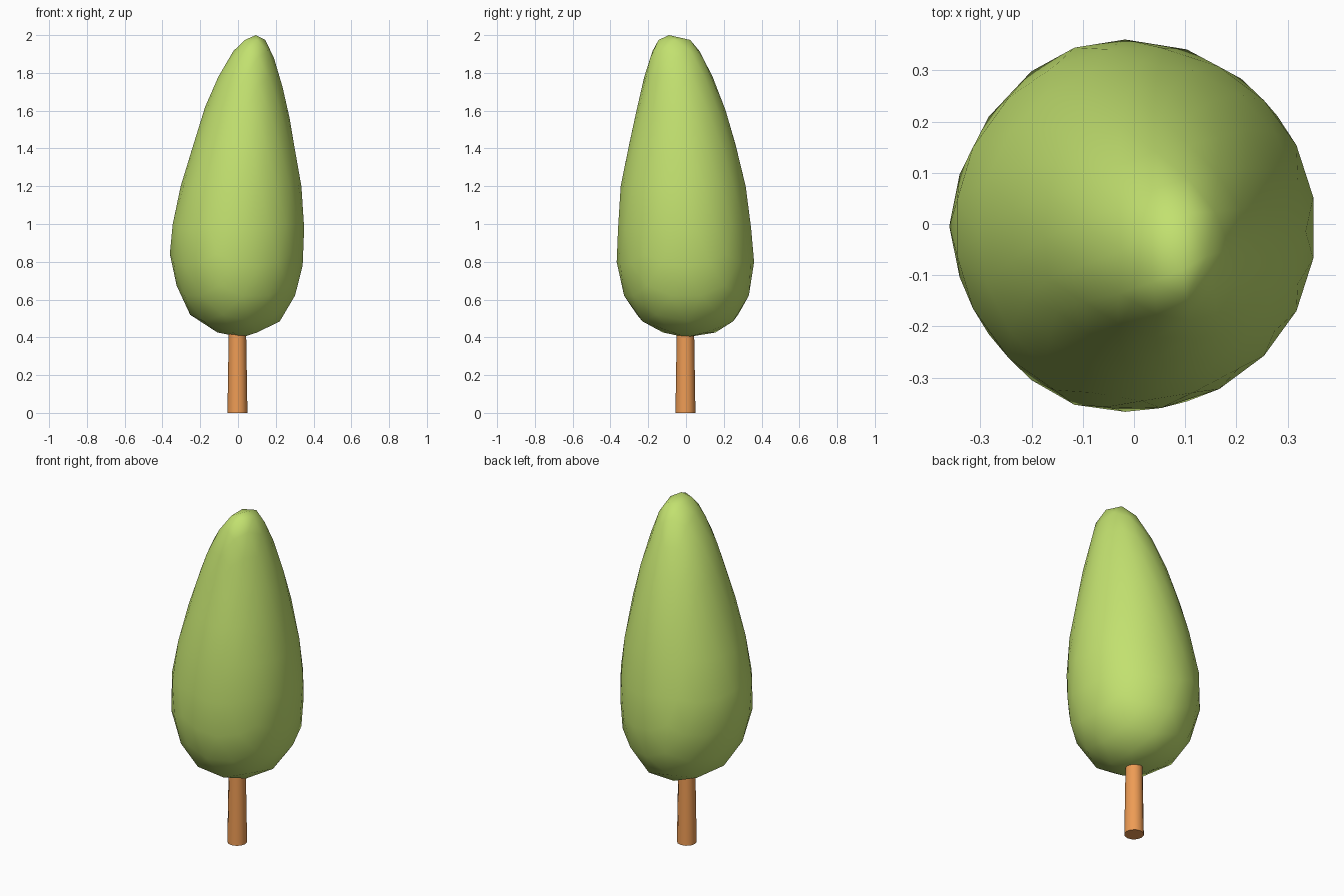
import bpy, math

if "Cube" in bpy.data.objects:
    bpy.data.objects.remove(bpy.data.objects["Cube"])

def material(name, rgb):
    m = bpy.data.materials.new(name)
    m.diffuse_color = (*rgb, 1)
    m.use_nodes = True
    m.node_tree.nodes["Principled BSDF"].inputs["Base Color"].default_value = m.diffuse_color
    return m

# Crown outline: height, min x, max x, min y, max y
OUTLINE = [
    (0.40, 0.02, 0.02, 0.00, 0.00),
    (0.43, -0.13, 0.14, -0.15, 0.19),
    (0.46, -0.20, 0.20, -0.22, 0.24),
    (0.54, -0.27, 0.265, -0.29, 0.305),
    (0.66, -0.32, 0.33, -0.345, 0.345),
    (0.83, -0.36, 0.345, -0.37, 0.362),
    (1.04, -0.345, 0.357, -0.358, 0.34),
    (1.27, -0.283, 0.324, -0.338, 0.303),
    (1.50, -0.215, 0.285, -0.284, 0.243),
    (1.70, -0.145, 0.242, -0.238, 0.175),
    (1.85, -0.075, 0.20, -0.205, 0.11),
    (1.94, -0.005, 0.168, -0.175, 0.065),
    (1.98, 0.03, 0.14, -0.145, 0.02),
    (2.00, 0.095, 0.095, -0.09, -0.09),
]

def outline_at(z):
    for a, b in zip(OUTLINE, OUTLINE[1:]):
        if z <= b[0]:
            t = (z - a[0]) / (b[0] - a[0])
            return [p + (q - p) * t for p, q in zip(a[1:], b[1:])]
    return OUTLINE[-1][1:]

# Crown: low-poly sphere reshaped into a leaning teardrop
bpy.ops.mesh.primitive_ico_sphere_add(subdivisions=3, radius=1)
crown = bpy.context.object
crown.name = "crown"
for v in crown.data.vertices:
    x, y, h = v.co
    d = math.hypot(x, y)
    c, s = (x / d, y / d) if d > 1e-4 else (0, 0)
    z = 1.2 + 0.8 * max(-1, min(1, h))
    x0, x1, y0, y1 = outline_at(z)
    v.co = ((x0 + x1) / 2 + c * (x1 - x0) / 2 * 1.005,
            (y0 + y1) / 2 + s * (y1 - y0) / 2 * 1.005, z)
bpy.ops.object.shade_smooth()
crown.data.materials.append(material("leaf_green", (0.54, 0.75, 0.16)))

# Trunk: slightly tapered post reaching just into the crown
bpy.ops.mesh.primitive_cone_add(vertices=12, radius1=0.053, radius2=0.046,
                                depth=0.43, location=(-0.003, -0.003, 0.215))
trunk = bpy.context.object
trunk.name = "trunk"
bpy.ops.object.shade_smooth_by_angle(angle=math.radians(40))
trunk.data.materials.append(material("bark_orange", (0.85, 0.33, 0.09)))
